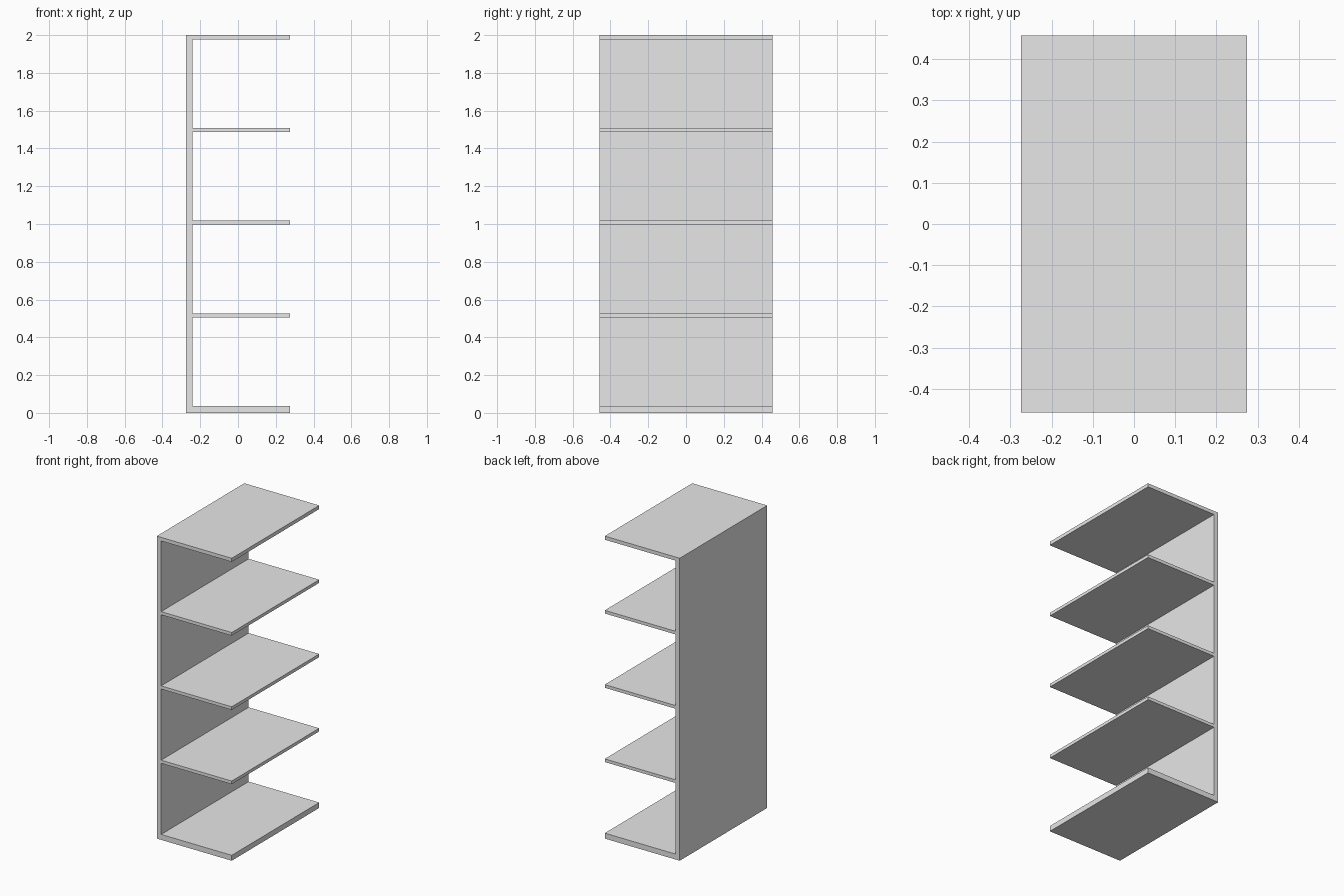
import bpy
import bmesh
from mathutils import Matrix, Vector

cube = bpy.data.objects.get("Cube")
if cube:
    bpy.data.objects.remove(cube, do_unlink=True)

HALF_WIDTH, HALF_DEPTH, HEIGHT = 0.274, 0.457, 2.0
PANEL = 0.032          # back panel thickness
BOARD = 0.021          # shelf thickness
BASE = 0.036           # bottom board thickness
PITCH = (HEIGHT - BASE) / 4

grey = bpy.data.materials.new("light grey")
grey.use_nodes = True
grey.diffuse_color = (0.8, 0.8, 0.8, 1)
grey.node_tree.nodes["Principled BSDF"].inputs["Base Color"].default_value = (0.8, 0.8, 0.8, 1)


def board(name, x0, x1, z0, z1):
    """Full-depth flat board between two x and two z positions."""
    mesh = bpy.data.meshes.new(name)
    bm = bmesh.new()
    size = Vector((x1 - x0, 2 * HALF_DEPTH, z1 - z0))
    centre = Vector(((x0 + x1) / 2, 0, (z0 + z1) / 2))
    bmesh.ops.create_cube(bm, size=1, matrix=Matrix.LocRotScale(centre, None, size))
    bm.to_mesh(mesh)
    bm.free()
    mesh.materials.append(grey)
    obj = bpy.data.objects.new(name, mesh)
    bpy.context.collection.objects.link(obj)
    return obj


# Upright panel along the right side
inner = -HALF_WIDTH + PANEL
board("upright_panel", -HALF_WIDTH, inner, 0, HEIGHT)

# Thick bottom board, then evenly spaced shelves up to the top
board("bottom_board", inner, HALF_WIDTH, 0, BASE)
for i, name in enumerate(("lower_shelf", "middle_shelf", "upper_shelf", "top_board"), 1):
    top = BASE + i * PITCH
    thickness = 0.024 if name == "top_board" else BOARD
    board(name, inner, HALF_WIDTH, top - thickness, top)
